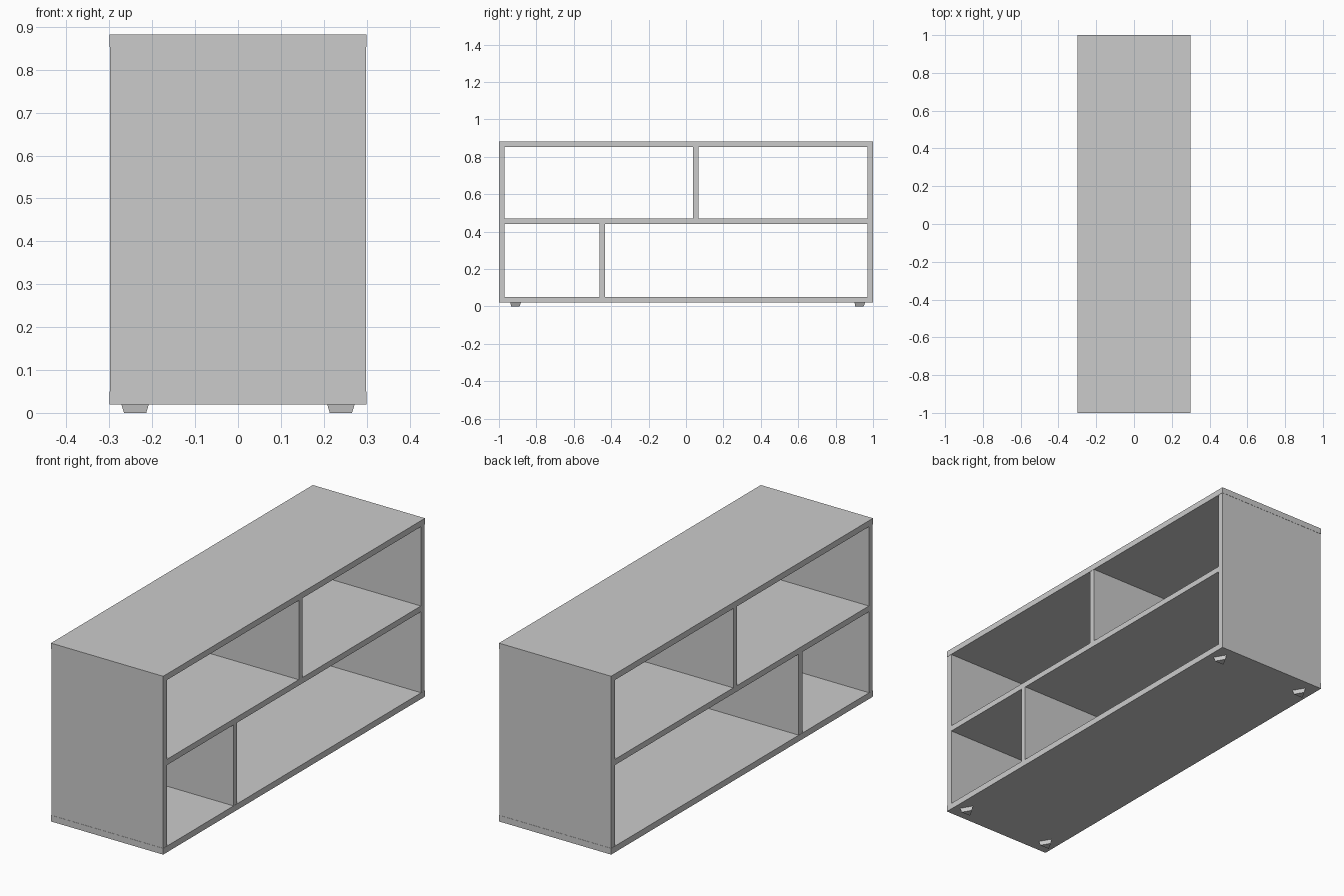
import bpy

if "Cube" in bpy.data.objects:
    bpy.data.objects.remove(bpy.data.objects["Cube"])

T = 0.03                       # board thickness
Z0, Z1, Z2, Z3 = 0.02, 0.05, 0.853, 0.882


def board(name, x, y, z):
    """Box spanning the given (min, max) ranges."""
    spans = (x, y, z)
    bpy.ops.mesh.primitive_cube_add(size=1, location=[(a + b) / 2 for a, b in spans])
    ob = bpy.context.object
    ob.name = name
    ob.scale = [b - a for a, b in spans]
    bpy.ops.object.transform_apply(location=False, rotation=False, scale=True)
    return ob


FULL = (-0.3, 0.3)
INNER = (-0.299, 0.299)

# Top and bottom boards
board("bottom_board", FULL, (-1, 1), (Z0, Z1))
board("top_board", FULL, (-1, 1), (Z2, Z3))

# End panels between them
board("front_end_panel", INNER, (-0.999, -0.97), (Z1, Z2))
board("back_end_panel", INNER, (0.97, 0.999), (Z1, Z2))

# Middle shelf and offset dividers
board("middle_shelf", INNER, (-0.97, 0.97), (0.441, 0.469))
board("upper_divider", INNER, (0.037, 0.066), (0.469, Z2))
board("lower_divider", INNER, (-0.462, -0.433), (Z1, 0.441))

# Tapered three-sided feet
for sx, xn in ((-1, "left"), (1, "right")):
    for sy, yn in ((-1, "front"), (1, "back")):
        bpy.ops.mesh.primitive_cone_add(vertices=3, radius1=0.03, radius2=0.037,
                                        depth=Z0, location=(sx * 0.24, sy * 0.92, Z0 / 2))
        bpy.context.object.name = f"{yn}_{xn}_foot"
